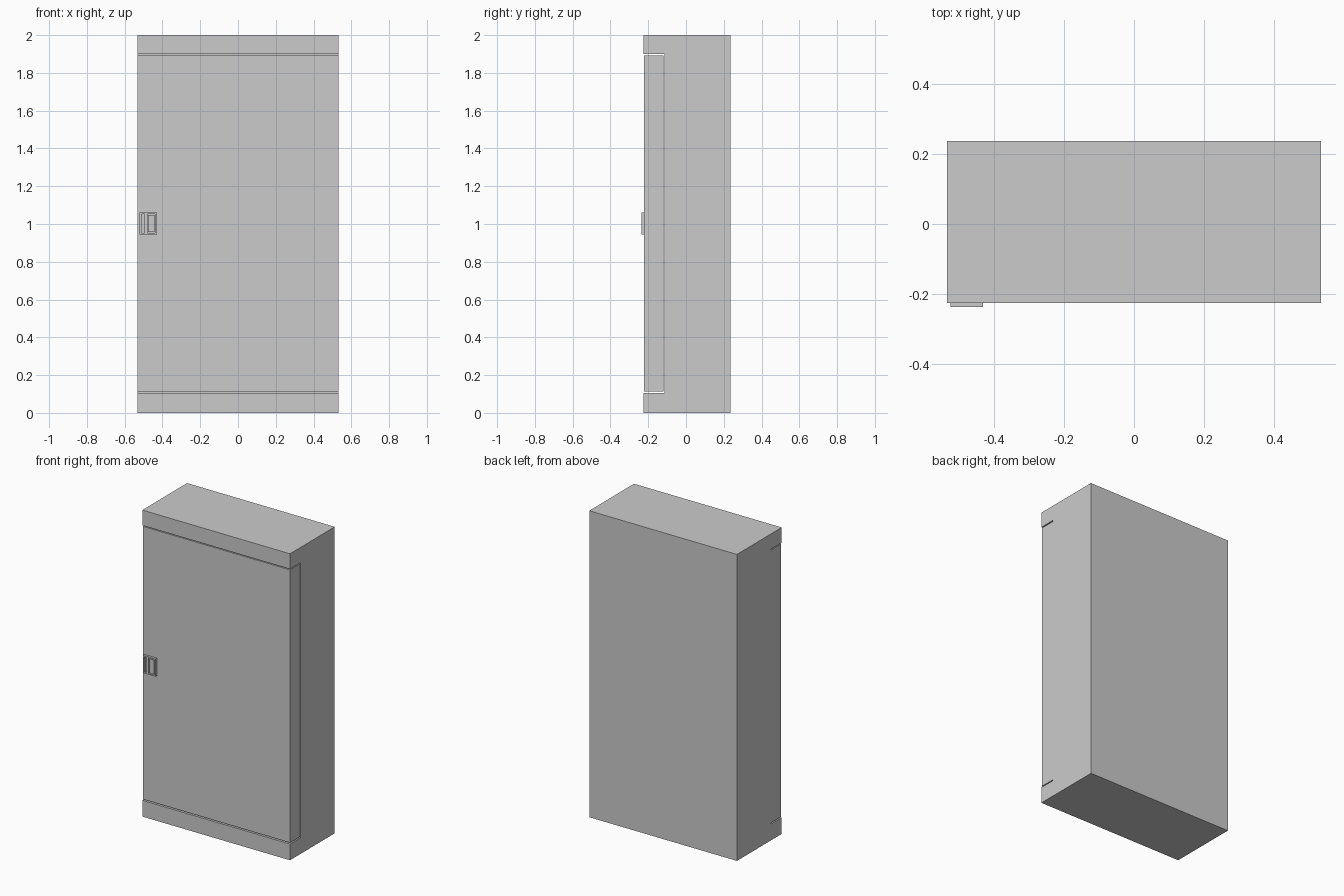
import bpy, bmesh

if "Cube" in bpy.data.objects:
    bpy.data.objects.remove(bpy.data.objects["Cube"])

W = 0.533                     # half width
FRONT, BACK = -0.225, 0.236
STEP = -0.115                 # depth where the door meets the carcass
Z0, Z1 = 0.106, 1.900         # door opening


def finish(name, bm):
    bmesh.ops.recalc_face_normals(bm, faces=bm.faces)
    mesh = bpy.data.meshes.new(name)
    bm.to_mesh(mesh)
    bm.free()
    ob = bpy.data.objects.new(name, mesh)
    bpy.context.collection.objects.link(ob)
    return ob


def extrude(name, profile, place, direction):
    """Extrude a closed 2D profile along a direction."""
    bm = bmesh.new()
    face = bm.faces.new([bm.verts.new(place(a, b)) for a, b in profile])
    ext = bmesh.ops.extrude_face_region(bm, geom=[face], use_keep_orig=True)
    verts = [g for g in ext["geom"] if isinstance(g, bmesh.types.BMVert)]
    bmesh.ops.translate(bm, verts=verts, vec=direction)
    return finish(name, bm)


def box(name, x0, x1, y0, y1, z0, z1):
    return extrude(name, [(x0, z0), (x1, z0), (x1, z1), (x0, z1)],
                   lambda a, b: (a, y0, b), (0, y1 - y0, 0))


# Carcass: C-shaped side profile with full-depth top and base caps
extrude("cabinet_body",
        [(FRONT, 0), (BACK, 0), (BACK, 2), (FRONT, 2),
         (FRONT, Z1), (STEP, Z1), (STEP, Z0), (FRONT, Z0)],
        lambda a, b: (-W, a, b), (2 * W, 0, 0))

# Wrap-around door with thin seams above, below and behind
box("door", -W + 0.001, W - 0.001, -0.222, STEP - 0.003, Z0 + 0.007, Z1 - 0.007)

# Latch: backing plate, frame rails and pull paddle
HX0, HX1, HZ0, HZ1 = -0.522, -0.430, 0.945, 1.060
HF, HB, FLOOR = -0.236, -0.221, -0.225
box("latch_plate", HX0, HX1, FLOOR, HB, HZ0, HZ1)
for name, x0, x1 in (("left", HX0, -0.512), ("middle", -0.494, -0.480),
                     ("right", -0.439, HX1)):
    box("latch_rail_" + name, x0, x1, HF, FLOOR, HZ0, HZ1)
for name, z0, z1 in (("bottom", HZ0, HZ0 + 0.008), ("top", HZ1 - 0.008, HZ1)):
    for side, x0, x1 in (("left", -0.512, -0.494), ("right", -0.480, -0.439)):
        box(f"latch_rail_{name}_{side}", x0, x1, HF, FLOOR, z0, z1)
box("latch_paddle", -0.476, -0.443, -0.234, FLOOR, HZ0 + 0.012, HZ1 - 0.012)
